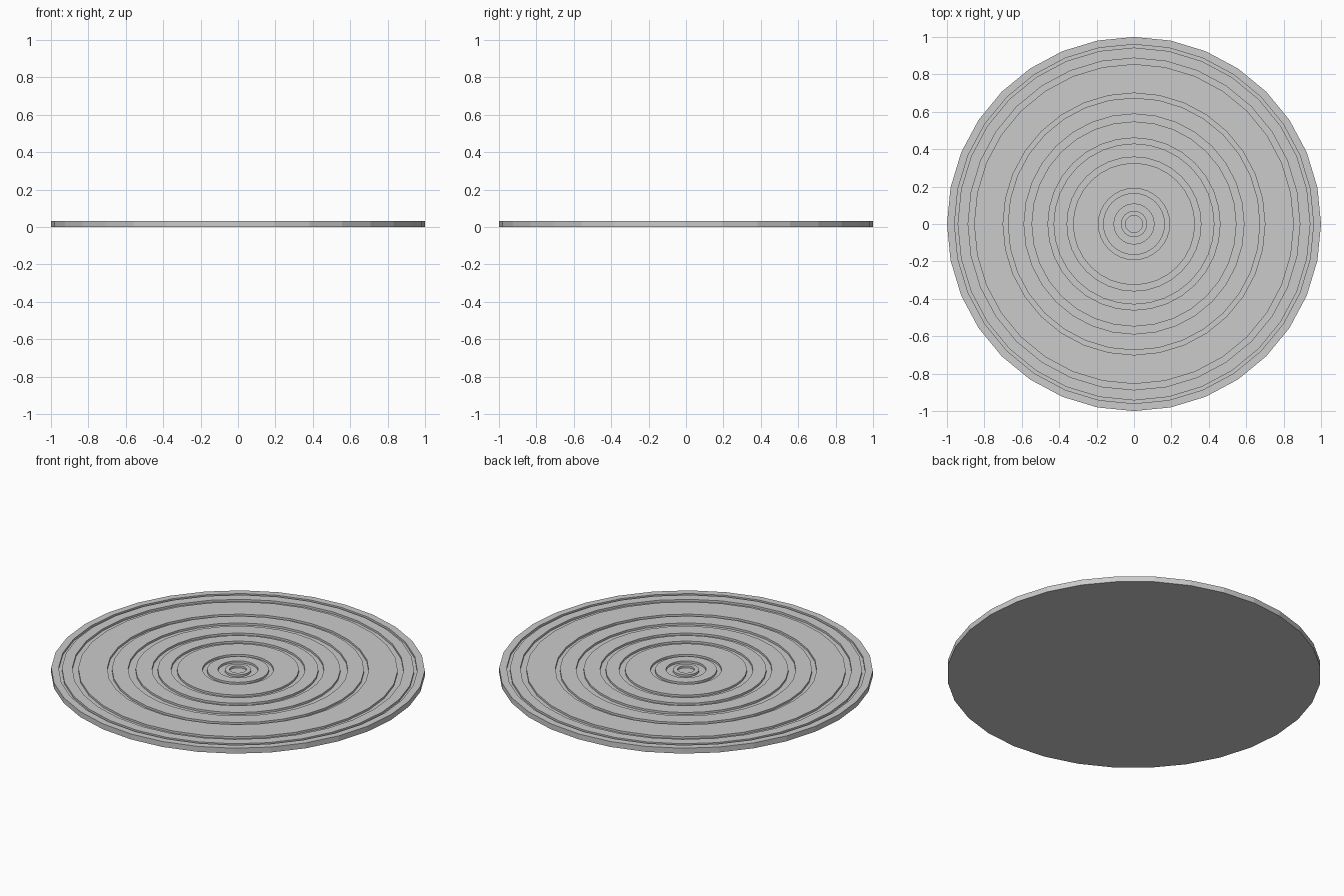
import bpy, bmesh, math

if "Cube" in bpy.data.objects:
    bpy.data.objects.remove(bpy.data.objects["Cube"])

SIDES, H, DEPTH = 32, 0.032, 0.012
# (outer, inner) radii of the concentric grooves
grooves = [(0.96, 0.943), (0.887, 0.855), (0.70, 0.675), (0.588, 0.548),
           (0.46, 0.43), (0.358, 0.326), (0.19, 0.165), (0.107, 0.07)]

# half profile from the bottom edge, up the rim and in across the grooves
profile = [(1.0, 0.0), (1.0, H)]
for outer, inner in grooves:
    profile += [(outer, H), (outer, H - DEPTH), (inner, H - DEPTH), (inner, H)]
profile += [(0.045, H), (0.045, H - DEPTH)]  # centre dimple

bm = bmesh.new()
rings = [[bm.verts.new((r * math.cos(2 * math.pi * i / SIDES),
                        r * math.sin(2 * math.pi * i / SIDES), z))
          for i in range(SIDES)] for r, z in profile]
for a, b in zip(rings, rings[1:]):
    for i in range(SIDES):
        j = (i + 1) % SIDES
        bm.faces.new((a[i], a[j], b[j], b[i]))
bm.faces.new(rings[0][::-1])
bm.faces.new(rings[-1])
bmesh.ops.recalc_face_normals(bm, faces=bm.faces)

# grooved disc
mesh = bpy.data.meshes.new("grooved_disc")
bm.to_mesh(mesh)
bm.free()
disc = bpy.data.objects.new("grooved_disc", mesh)
bpy.context.collection.objects.link(disc)
